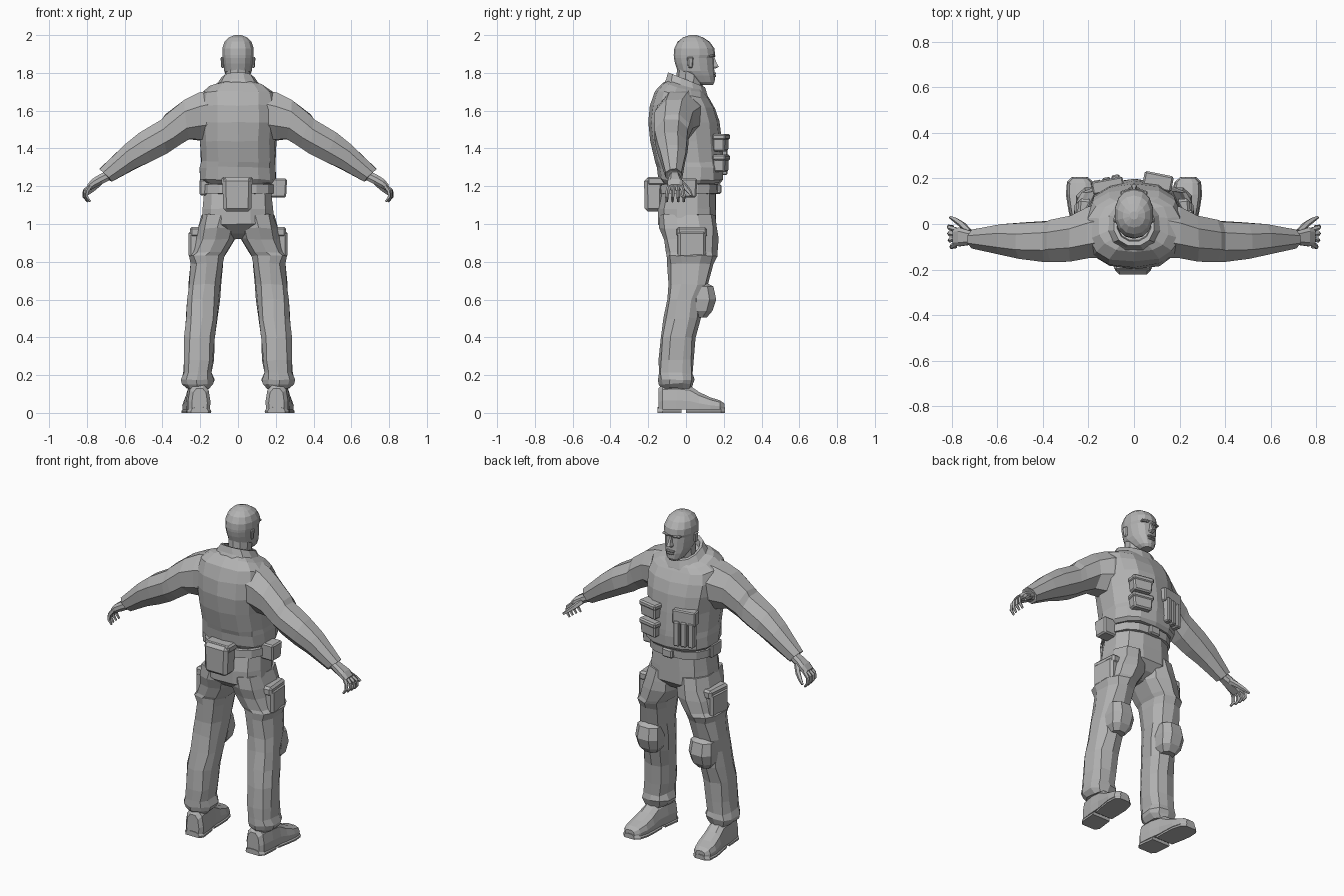
import bpy, bmesh, math, random
from mathutils import Vector

random.seed(4)
grey = bpy.data.materials.new("plain grey")
grey.diffuse_color = (0.45, 0.45, 0.45, 1)


def finish(name, bm, mirror=False):
    bmesh.ops.recalc_face_normals(bm, faces=bm.faces)
    me = bpy.data.meshes.new(name)
    bm.to_mesh(me)
    bm.free()
    me.materials.append(grey)
    ob = bpy.data.objects.new(name, me)
    bpy.context.collection.objects.link(ob)
    if mirror:
        ob.modifiers.new("mirror", 'MIRROR').use_mirror_merge = False
    return ob


def loft(name, rings, mirror=False, jitter=0.0):
    """Skin a row of equal rings and cap both ends."""
    bm = bmesh.new()
    rows = []
    for ring in rings:
        rows.append([bm.verts.new(Vector(p) + Vector([random.uniform(-jitter, jitter) for _ in range(3)]))
                     for p in ring])
    n = len(rows[0])
    for a, b in zip(rows, rows[1:]):
        for i in range(n):
            j = (i + 1) % n
            bm.faces.new((a[i], a[j], b[j], b[i]))
    bm.faces.new(rows[0])
    bm.faces.new(rows[-1])
    return finish(name, bm, mirror)


def hoop(z, x0, x1, y0, y1, n=12, power=0.8, tilt=0.0):
    """Level ring inside a rectangle; low power makes it boxier."""
    pts = []
    for i in range(n):
        a = 2 * math.pi * (i + 0.5) / n
        c, s = math.cos(a), math.sin(a)
        u = math.copysign(abs(c) ** power, c) / math.cos(math.pi / n) ** power
        v = math.copysign(abs(s) ** power, s)
        if n % 4 == 2:
            pass
        else:
            v /= math.cos(math.pi / n) ** power
        y = (y0 + y1) / 2 + v * (y1 - y0) / 2
        pts.append(((x0 + x1) / 2 + u * (x1 - x0) / 2, y, z + tilt * y))
    return pts


def tube(name, pts, radii, n=5, mirror=True):
    pts = [Vector(p) for p in pts]
    rings = []
    for i, p in enumerate(pts):
        d = (pts[min(i + 1, len(pts) - 1)] - pts[max(i - 1, 0)]).normalized()
        u = d.cross(Vector((0, 1, 0.1))).normalized()
        v = d.cross(u)
        rings.append([p + radii[i] * (u * math.cos(2 * math.pi * k / n) + v * math.sin(2 * math.pi * k / n))
                      for k in range(n)])
    return loft(name, rings, mirror)


def box(name, x, y, z, taper=0.0, bevel=0.01, mirror=False, yaw=0.0):
    """Box from ranges; taper pulls in the lower edge, yaw turns it about its centre."""
    bm = bmesh.new()
    bmesh.ops.create_cube(bm, size=1)
    for v in bm.verts:
        k = 1 - taper if v.co.z < 0 else 1
        p = Vector((v.co.x * k * (x[1] - x[0]), v.co.y * k * (y[1] - y[0]), v.co.z * (z[1] - z[0])))
        c, s = math.cos(yaw), math.sin(yaw)
        v.co = (sum(x) / 2 + c * p.x - s * p.y, sum(y) / 2 + s * p.x + c * p.y, sum(z) / 2 + p.z)
    if bevel:
        bmesh.ops.bevel(bm, geom=bm.edges[:], offset=bevel, segments=1, affect='EDGES')
    return finish(name, bm, mirror)


# Vest and chest: height, half width, back, front, tilt
torso = [(1.215, .185, -.125, .18, 0), (1.235, .2, -.145, .195, 0), (1.30, .2, -.155, .2, 0),
         (1.33, .196, -.165, .195, 0), (1.44, .2, -.19, .187, 0), (1.54, .208, -.2, .178, 0),
         (1.62, .212, -.19, .155, -.05), (1.68, .2, -.165, .125, -.15), (1.715, .15, -.125, .11, -.25),
         (1.735, .1, -.09, .095, -.3)]
loft("vest", [hoop(z, -w, w, a, b, 14, .78, t) for z, w, a, b, t in torso], jitter=.004)

# Shirt collar, leaning down towards the chest
loft("collar", [hoop(z, -w, w, a, b, 12, .9, -.4) for z, w, a, b in
                [(1.69, .135, -.12, .12), (1.725, .115, -.105, .115), (1.765, .088, -.095, .1),
                 (1.765, .074, -.075, .085), (1.73, .07, -.07, .08)]])

# Hips, belt and buckle
loft("hips", [hoop(z, -w, w, a, b, 12, .8) for z, w, a, b in
              [(1.24, .17, -.12, .155), (1.16, .178, -.13, .155), (1.08, .185, -.148, .16),
               (1.0, .19, -.145, .16), (.95, .12, -.09, .12), (.92, .04, -.04, .06)]], jitter=.003)
loft("belt", [hoop(z, -w, w, a, b, 14, .8) for z, w, a, b in
              [(1.16, .17, -.13, .16), (1.162, .188, -.145, .172), (1.208, .188, -.142, .174),
               (1.21, .17, -.13, .16)]])
box("buckle", (-.035, .035), (.15, .187), (1.158, 1.212), bevel=.008)
box("back_pack", (-.083, .075), (-.222, -.12), (1.065, 1.245), taper=.06, bevel=.018)
box("pack_flap", (-.087, .079), (-.205, -.11), (1.205, 1.25))
box("hip_pouch", (.165, .26), (-.035, .06), (1.14, 1.24), taper=.12, bevel=.008)
box("small_hip_pouch", (-.205, -.15), (-.06, .04), (1.15, 1.235), taper=.08, bevel=.008)

# Chest pouches: two stacked on one side, three upright on the other
for z in (1.275, 1.385):
    box("chest_pouch", (.045, .165), (.15, .217), (z, z + .07), taper=.08, bevel=.008, yaw=-.2)
    box("pouch_flap", (.04, .17), (.15, .222), (z + .06, z + .092), bevel=.008, yaw=-.2)
for i in range(3):
    x = -.075 - .042 * i
    box("magazine_pouch", (x - .018, x + .018), (.14, .217 - .012 * i), (1.26, 1.41), bevel=.006, yaw=.2)
box("magazine_panel", (-.185, -.045), (.14, .197), (1.39, 1.475), bevel=.006, yaw=.18)

# Legs: height, inside, outside, back, front
leg = [(1.05, .004, .188, -.14, .155), (.98, .004, .21, -.14, .165), (.92, .012, .226, -.12, .168),
       (.85, .06, .243, -.107, .163), (.83, .072, .262, -.105, .163), (.79, .08, .25, -.1, .15),
       (.68, .092, .262, -.092, .12), (.6, .098, .268, -.1, .088), (.5, .108, .272, -.118, .075),
       (.4, .12, .282, -.138, .05), (.28, .13, .284, -.147, .042), (.21, .138, .288, -.146, .038),
       (.175, .128, .302, -.148, .048), (.155, .135, .295, -.14, .04), (.13, .155, .275, -.125, .03)]
loft("leg", [hoop(z, a, b, c, d, 10, .8) for z, a, b, c, d in leg], True, .005)
box("thigh_pocket", (.19, .257), (-.045, .105), (.82, .965), bevel=.014, mirror=True, yaw=.08)
box("pocket_flap", (.18, .25), (-.05, .11), (.93, .985), bevel=.012, mirror=True, yaw=.08)

# Knee pads
loft("knee_pad", [hoop(z, .18 - w, .18 + w, .02, y, 8, .8) for z, w, y in
                  [(.685, .042, .115), (.67, .068, .145), (.6, .075, .16), (.54, .066, .14),
                   (.505, .04, .11)]], True)

# Boots: sections along the length, turned out slightly
def boot_ring(y, w, z0, z1):
    c = .212 + .1 * (y + .06)
    prof = [(-1, 0), (1, 0), (1.02, .35), (.85, .8), (.4, 1), (-.4, 1), (-.85, .8), (-1.02, .35)]
    return [(c + u * w, y, z0 + v * (z1 - z0)) for u, v in prof]


loft("boot", [boot_ring(y, w, .018, t) for y, w, t in
              [(-.146, .04, .13), (-.125, .058, .15), (-.05, .06, .155), (.02, .056, .145),
               (.07, .06, .11), (.13, .063, .082), (.18, .054, .066), (.203, .03, .05)]], True)
loft("boot_heel", [boot_ring(y, w, 0, .03) for y, w in [(-.15, .045), (-.125, .063), (-.025, .06)]], True)
loft("boot_sole", [boot_ring(y, w, 0, .028) for y, w in
                   [(.0, .057), (.07, .064), (.13, .067), (.185, .057), (.207, .033)]], True)

# Sleeves: top x, top z, bottom x, bottom z, back, front
arm = [(.15, 1.705, .15, 1.45, -.15, .09), (.205, 1.695, .2, 1.445, -.155, .075),
       (.285, 1.655, .26, 1.45, -.165, .04), (.385, 1.58, .33, 1.405, -.17, .02),
       (.40, 1.555, .38, 1.375, -.168, .015), (.52, 1.485, .46, 1.335, -.158, .008),
       (.6, 1.42, .54, 1.295, -.14, -.002), (.735, 1.29, .665, 1.225, -.112, -.02),
       (.715, 1.285, .68, 1.235, -.095, -.03)]
rings = []
for tx, tz, bx, bz, y0, y1 in arm:
    ring = []
    for i in range(8):
        a = 2 * math.pi * (i + .5) / 8
        k = (1 + math.sin(a) / math.sin(math.pi * 3 / 8)) / 2
        ring.append((bx + (tx - bx) * k, (y0 + y1) / 2 + 1.06 * math.cos(a) * (y1 - y0) / 2, bz + (tz - bz) * k))
    rings.append(ring)
loft("sleeve", rings, True, .004)

# Hands: palm, four curled fingers, thumb
palm = [(.69, 1.255, .024, -.085, -.035), (.725, 1.238, .024, -.092, -.028),
        (.765, 1.215, .022, -.098, -.015), (.792, 1.193, .015, -.095, -.02)]
loft("palm", [[(x + h * .4 * s, (a + b) / 2 + c * (b - a) / 2, z + h * s) for c, s in
               ((-1, -.4), (-.6, -1), (.6, -1), (1, -.4), (1, .4), (.6, 1), (-.6, 1), (-1, .4))]
              for x, z, h, a, b in palm], True)
for i in range(4):
    y = -.088 + .021 * i
    s = (-.008, 0, .003, .004)[i]
    dy = (i - 1.5) * .006
    tube("finger", [(.782, y, 1.2), (.808 + s, y + dy, 1.175), (.81 + s, y + dy * 1.5, 1.145),
                    (.79 + s, y + dy * 1.5, 1.118)], [.012, .011, .0095, .006])
tube("thumb", [(.725, -.035, 1.225), (.755, -.003, 1.195), (.785, .018, 1.17), (.808, .03, 1.15)],
     [.016, .015, .012, .007])

# Neck and head
loft("neck", [hoop(z, -w, w, a, b, 10, 1) for z, w, a, b in
              [(1.66, .072, -.07, .085), (1.76, .064, -.052, .09), (1.86, .064, -.045, .09)]])
head = [(1.735, .03, .07, .142), (1.752, .048, .035, .152), (1.785, .064, -.01, .153), (1.81, .073, -.045, .15),
        (1.85, .078, -.058, .148), (1.88, .081, -.064, .146), (1.895, .083, -.065, .155),
        (1.93, .083, -.062, .15), (1.965, .071, -.045, .125), (1.988, .048, -.015, .09), (2.0, .018, .02, .055)]
loft("head", [hoop(z, -w, w, a, b, 14, .92) for z, w, a, b in head])

# Face details
loft("nose", [[(-w, .125, z), (w, .125, z), (w * .5, y, z), (-w * .5, y, z)] for z, w, y in
              [(1.885, .011, .15), (1.85, .015, .163), (1.832, .021, .174), (1.822, .018, .155)]])
for z, w in ((1.797, .026), (1.783, .022)):
    box("lip", (-w, w), (.13, .16), (z - .006, z + .006), bevel=.004)
box("brow", (.012, .058), (.115, .151), (1.883, 1.897), bevel=.005, mirror=True, yaw=-.3)
box("ear", (.072, .09), (.005, .04), (1.825, 1.885), taper=.3, bevel=.006, mirror=True, yaw=.25)
